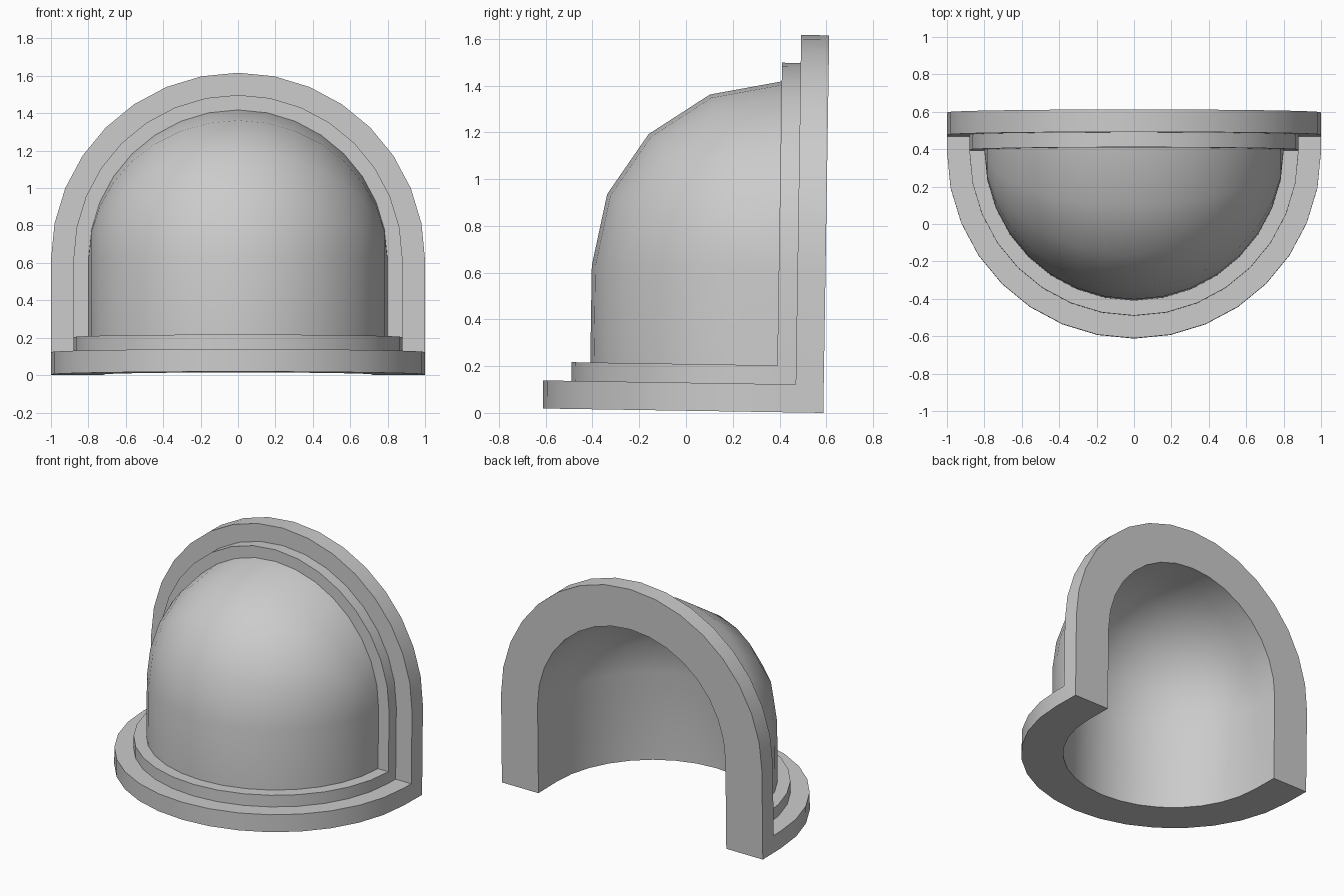
import bpy, bmesh, math
from mathutils import Matrix, Vector

if "Cube" in bpy.data.objects:
    bpy.data.objects.remove(bpy.data.objects["Cube"])

CU, CW = 0.2, 0.615          # bend centre: distance from back, height
R1, R2, R3, RI = 1.0, 0.88, 0.8, 0.72   # flange, step, body, bore radii
T1, T2 = 0.12, 0.2           # flange and step thickness
SEG, BEND = 16, 4

bm = bmesh.new()

def face(pts):
    bm.faces.new([bm.verts.new((x, -u, w)) for x, u, w in pts])

# Closed section of the elbow wall at one angle across the half circle
def section(t):
    c, s = math.cos(t), math.sin(t)
    low = lambda r, w: (r * c, CU + r * s, w)
    back = lambda r, u: (r * c, u, CW + r * s)
    def arc(r):
        return [(r * c, CU + r * s * math.cos(a), CW + r * s * math.sin(a))
                for a in (math.pi / 2 * k / BEND for k in range(BEND + 1))]
    return ([low(RI, 0), low(R1, 0), low(R1, T1), low(R2, T1), low(R2, T2), low(R3, T2)]
            + arc(R3)
            + [back(R2, T2), back(R2, T1), back(R1, T1), back(R1, 0), back(RI, 0)]
            + arc(RI)[::-1])

# Sweep the section across the half circle
secs = [section(math.pi * i / SEG) for i in range(SEG + 1)]
for a, b in zip(secs, secs[1:]):
    for k in range(len(a)):
        n = (k + 1) % len(a)
        face([a[k], a[n], b[n], b[k]])

# Straight side pieces joining the two flanges at the corner
def flat(x, pts):
    face([(x, u, w) for u, w in pts])

def strip(xa, xb, p, q):
    face([(xa, *p), (xb, *p), (xb, *q), (xa, *q)])

for s in (1, -1):
    flat(s * R1, [(0, 0), (CU, 0), (CU, T1), (T1, T1)])
    flat(s * R1, [(0, 0), (T1, T1), (T1, CW), (0, CW)])
    strip(s * R1, s * R2, (CU, T1), (T1, T1))
    strip(s * R1, s * R2, (T1, T1), (T1, CW))
    flat(s * R2, [(T1, T1), (CU, T1), (CU, T2)])
    flat(s * R2, [(T1, T1), (CU, T2), (CU, CW), (T1, CW)])
    strip(s * R2, s * R3, (T2, T2), (T2, CW))
    strip(s * R1, s * RI, (0, 0), (CU, 0))
    strip(s * R1, s * RI, (0, 0), (0, CW))
    flat(s * RI, [(0, 0), (CU, 0), (CU, CW), (0, CW)])

bmesh.ops.remove_doubles(bm, verts=bm.verts, dist=1e-4)
bmesh.ops.dissolve_degenerate(bm, edges=bm.edges, dist=1e-5)
bmesh.ops.recalc_face_normals(bm, faces=bm.faces)

# Slight backward lean, then centre and stand on the ground
bm.transform(Matrix.Rotation(math.radians(-0.9), 4, 'X'))
ys = [v.co.y for v in bm.verts]
zmin = min(v.co.z for v in bm.verts)
bm.transform(Matrix.Translation(Vector((0, -(min(ys) + max(ys)) / 2, -zmin))))

mesh = bpy.data.meshes.new("elbow_hood")
bm.to_mesh(mesh)
bm.free()
obj = bpy.data.objects.new("elbow_hood", mesh)
bpy.context.collection.objects.link(obj)
bpy.context.view_layer.objects.active = obj
obj.select_set(True)
bpy.ops.object.shade_smooth_by_angle(angle=math.radians(35))
